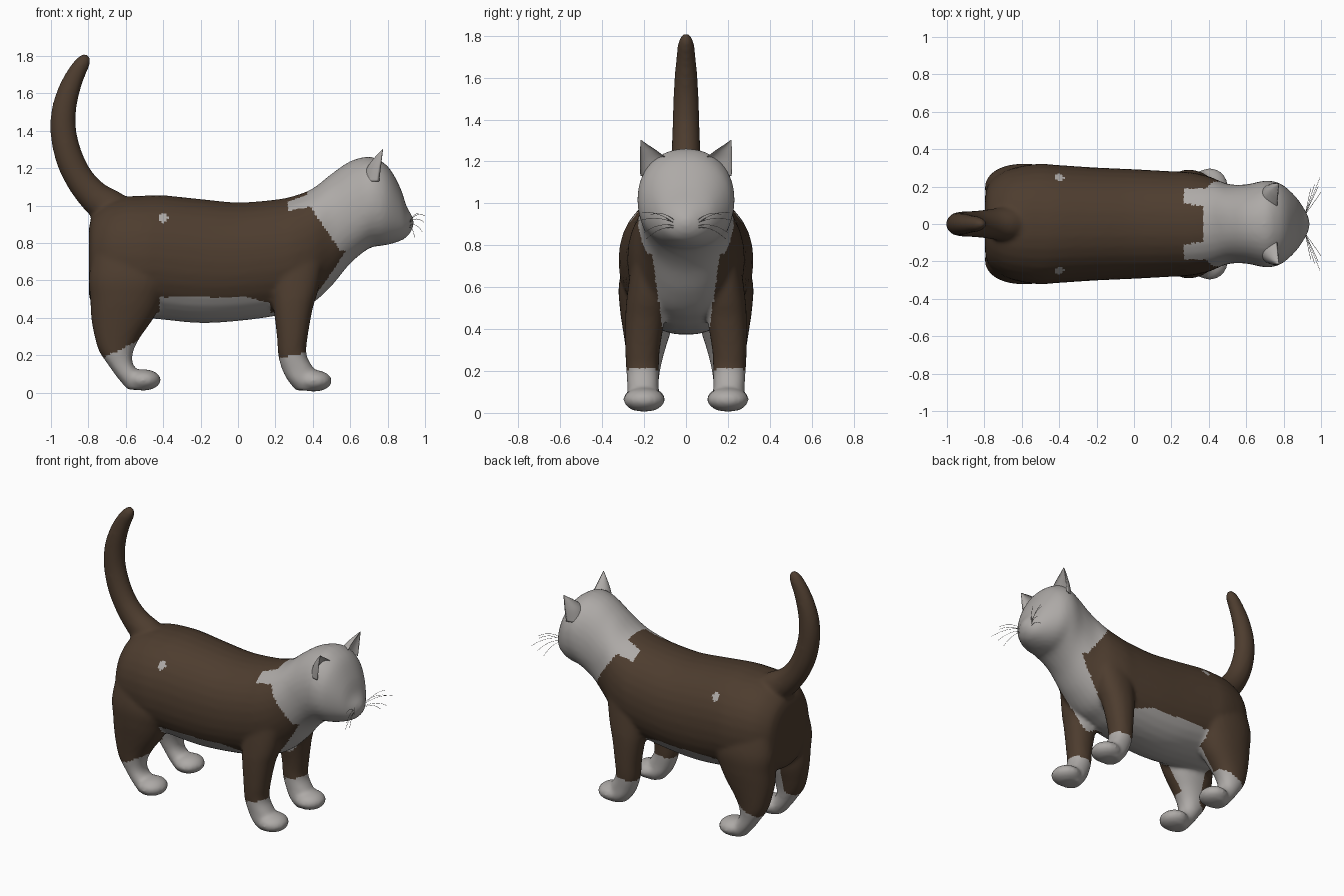
import bpy, bmesh, math
from mathutils import Vector

if "Cube" in bpy.data.objects:
    bpy.data.objects.remove(bpy.data.objects["Cube"])


def material(name, rgb):
    m = bpy.data.materials.new(name)
    m.diffuse_color = (*rgb, 1)
    m.use_nodes = True
    m.node_tree.nodes["Principled BSDF"].inputs["Base Color"].default_value = m.diffuse_color
    return m


BROWN = material("brown fur", (0.075, 0.046, 0.028))
PALE = material("pale grey fur", (0.42, 0.40, 0.385))


def smooth_rows(rows, steps):
    """Catmull-Rom interpolation through rows of numbers."""
    out = []
    for i in range(len(rows) - 1):
        p0, p1, p2 = rows[max(i - 1, 0)], rows[i], rows[i + 1]
        p3 = rows[min(i + 2, len(rows) - 1)]
        for s in range(steps):
            t = s / steps
            out.append([0.5 * (2 * b + (c - a) * t + (2 * a - 5 * b + 4 * c - d) * t * t
                               + (3 * b - a - 3 * c + d) * t ** 3)
                        for a, b, c, d in zip(p0, p1, p2, p3)])
    return out + [list(rows[-1])]


def loft(bm, rows, power=2.0, sides=32, steps=5, dent=1.0):
    """Rows: centre x, y, z, half width in y, other half axis as x and z."""
    rings = []
    for cx, cy, cz, w, vx, vz in smooth_rows(rows, steps):
        ring = []
        for k in range(sides):
            a = 2 * math.pi * k / sides
            c = math.copysign(abs(math.cos(a)) ** (2 / power), math.cos(a))
            s = math.copysign(abs(math.sin(a)) ** (2 / power), math.sin(a))
            if s > 0:
                s *= dent
            ring.append(bm.verts.new((cx + vx * s, cy + w * c, cz + vz * s)))
        rings.append(ring)
    for r0, r1 in zip(rings, rings[1:]):
        for k in range(sides):
            j = (k + 1) % sides
            bm.faces.new((r0[k], r0[j], r1[j], r1[k]))
    bm.faces.new(rings[0][::-1])
    bm.faces.new(rings[-1])


def ball(bm, centre, radii):
    new = bmesh.ops.create_uvsphere(bm, u_segments=24, v_segments=16, radius=1)["verts"]
    for v in new:
        v.co = Vector(centre) + Vector(a * b for a, b in zip(v.co, radii))


def finish(bm, name, mats):
    bmesh.ops.recalc_face_normals(bm, faces=bm.faces[:])
    me = bpy.data.meshes.new(name)
    bm.to_mesh(me)
    bm.free()
    ob = bpy.data.objects.new(name, me)
    bpy.context.collection.objects.link(ob)
    for m in mats:
        me.materials.append(m)
    for p in me.polygons:
        p.use_smooth = True
    return ob


bm = bmesh.new()

# Torso, neck and head: x, top, bottom, half width
trunk = [(-0.797, 0.88, 0.52, 0.15), (-0.775, 0.95, 0.47, 0.22), (-0.70, 1.015, 0.43, 0.28),
         (-0.6, 1.047, 0.41, 0.31), (-0.5, 1.053, 0.40, 0.322), (-0.4, 1.055, 0.39, 0.315),
         (-0.2, 1.035, 0.372, 0.302), (0, 1.017, 0.383, 0.293), (0.2, 1.032, 0.41, 0.282),
         (0.3, 1.052, 0.44, 0.277), (0.4, 1.092, 0.48, 0.255), (0.5, 1.17, 0.57, 0.215),
         (0.6, 1.237, 0.69, 0.212), (0.7, 1.262, 0.77, 0.232), (0.77, 1.235, 0.785, 0.222),
         (0.82, 1.185, 0.795, 0.19), (0.87, 1.09, 0.812, 0.14), (0.9, 1.0, 0.83, 0.098),
         (0.925, 0.955, 0.86, 0.055), (0.938, 0.93, 0.89, 0.02)]
loft(bm, [(x, 0, (t + b) / 2, w, 0, (t - b) / 2) for x, t, b, w in trunk], 2.15)

# Legs: z, rear x, front x, inner y, outer y
front_leg = [(0.72, 0.17, 0.46, 0.10, 0.26), (0.55, 0.18, 0.43, 0.08, 0.283),
             (0.45, 0.19, 0.40, 0.10, 0.29), (0.3, 0.208, 0.373, 0.125, 0.29),
             (0.2, 0.215, 0.367, 0.13, 0.285), (0.12, 0.237, 0.41, 0.13, 0.28),
             (0.06, 0.27, 0.43, 0.125, 0.28), (0.012, 0.31, 0.43, 0.14, 0.26)]
hind_leg = [(0.78, -0.77, -0.42, 0.08, 0.28), (0.62, -0.797, -0.37, 0.06, 0.32),
            (0.5, -0.79, -0.405, 0.06, 0.316), (0.4, -0.785, -0.45, 0.07, 0.302),
            (0.3, -0.767, -0.52, 0.10, 0.287), (0.22, -0.742, -0.56, 0.12, 0.277),
            (0.15, -0.695, -0.56, 0.13, 0.27), (0.08, -0.645, -0.50, 0.13, 0.27),
            (0.015, -0.59, -0.47, 0.14, 0.26)]
for side in (-1, 1):
    for leg in (front_leg, hind_leg):
        loft(bm, [((a + b) / 2, side * (i + o) / 2, z, (o - i) / 2, (b - a) / 2, 0)
                  for z, a, b, i, o in leg], 2.2)
    # Paws
    ball(bm, (0.405, side * 0.2, 0.063), (0.098, 0.1, 0.058))
    ball(bm, (-0.505, side * 0.2, 0.068), (0.093, 0.1, 0.057))

# Tail: x, z, radius
tail = [(-0.62, 0.93, 0.11), (-0.69, 0.99, 0.10), (-0.77, 1.05, 0.086), (-0.845, 1.14, 0.077),
        (-0.9, 1.25, 0.074), (-0.932, 1.38, 0.07), (-0.932, 1.5, 0.066), (-0.906, 1.61, 0.059),
        (-0.868, 1.70, 0.05), (-0.83, 1.765, 0.041), (-0.812, 1.795, 0.026), (-0.805, 1.808, 0.01)]
rows = []
for i, (x, z, r) in enumerate(tail):
    a, b = tail[max(i - 1, 0)], tail[min(i + 1, len(tail) - 1)]
    d = Vector((b[0] - a[0], b[1] - a[1])).normalized()
    rows.append((x, 0, z, r * 0.92, d.y * r, -d.x * r))
loft(bm, rows)

# Fuse everything into one soft skin
body = finish(bm, "cat_body", [])
mod = body.modifiers.new("fuse", "REMESH")
mod.mode = "VOXEL"
mod.voxel_size = 0.013
mod = body.modifiers.new("soften", "SMOOTH")
mod.factor = 0.5
mod.iterations = 8
fused = bpy.data.meshes.new_from_object(body.evaluated_get(bpy.context.evaluated_depsgraph_get()))
body.modifiers.clear()
body.data = fused
fused.materials.clear()
fused.materials.append(BROWN)
fused.materials.append(PALE)


def is_pale(x, y, z):
    y = abs(y)
    if x < -0.55 and z > 1.0:
        return False
    # head, neck and chest bib
    if z > 0.76 and x > 0.37 + max(0, 1.02 - z) * 0.67:
        return True
    if x > 0.3 and z <= 0.76 and y < 0.115 + 0.14 * (z - 0.42):
        return True
    # paws
    if x > 0.1 and z < 0.185 + 0.2 * (x - 0.22):
        return True
    if x < -0.3 and z < 0.18 + 0.5 * (x + 0.73):
        return True
    # belly and inner thighs
    if -0.42 < x < 0.17 and z < 0.51 - max(0, x - 0.05) * 0.25:
        return True
    if 0.17 <= x < 0.42 and z < 0.5 and y < 0.11:
        return True
    if -0.66 < x <= -0.42 and z < 0.5 and y < 0.16:
        return True
    # shoulder and hip spots
    if 0.27 < x < 0.4 and 0.10 + 0.2 * max(0, 0.33 - x) < y < 0.19 and z > 0.95:
        return True
    return (x + 0.4) ** 2 + (z - 0.935) ** 2 < 0.025 ** 2


for p in fused.polygons:
    p.use_smooth = True
    p.material_index = int(is_pale(*p.center))

# Ears: cupped, open to the front
for side, label in ((-1, "right"), (1, "left")):
    bm = bmesh.new()
    loft(bm, [(0.755, side * y, z, w, d, 0) for y, z, w, d in
              ((0.14, 1.13, 0.078, 0.09), (0.15, 1.2, 0.07, 0.075),
               (0.178, 1.25, 0.041, 0.045), (0.2, 1.28, 0.018, 0.022),
               (0.215, 1.302, 0.002, 0.003))], dent=-0.55)
    for v in bm.verts:
        v.co.x += 0.12 * (v.co.z - 1.13)
    finish(bm, label + "_ear", [PALE])

# Whiskers: thin curved hairs, end point for each
for side, label in ((-1, "right"), (1, "left")):
    for n, end in enumerate(((1.0, 0.17, 0.945), (0.995, 0.25, 0.91), (0.965, 0.21, 0.955),
                             (0.985, 0.2, 0.86), (0.945, 0.19, 0.83))):
        cu = bpy.data.curves.new("whisker", "CURVE")
        cu.dimensions = "3D"
        cu.bevel_depth = 0.0012
        cu.bevel_resolution = 0
        sp = cu.splines.new("POLY")
        sp.points.add(6)
        start = Vector((0.915, side * 0.05, 0.915 - 0.008 * n))
        tip = Vector((end[0], side * end[1], end[2]))
        for k, pt in enumerate(sp.points):
            t = k / 6
            q = start.lerp(tip, t)
            q.z += 0.08 * t * (1 - t)
            pt.co = (*q, 1)
        cu.materials.append(PALE)
        bpy.context.collection.objects.link(
            bpy.data.objects.new(f"{label}_whisker_{n + 1}", cu))
